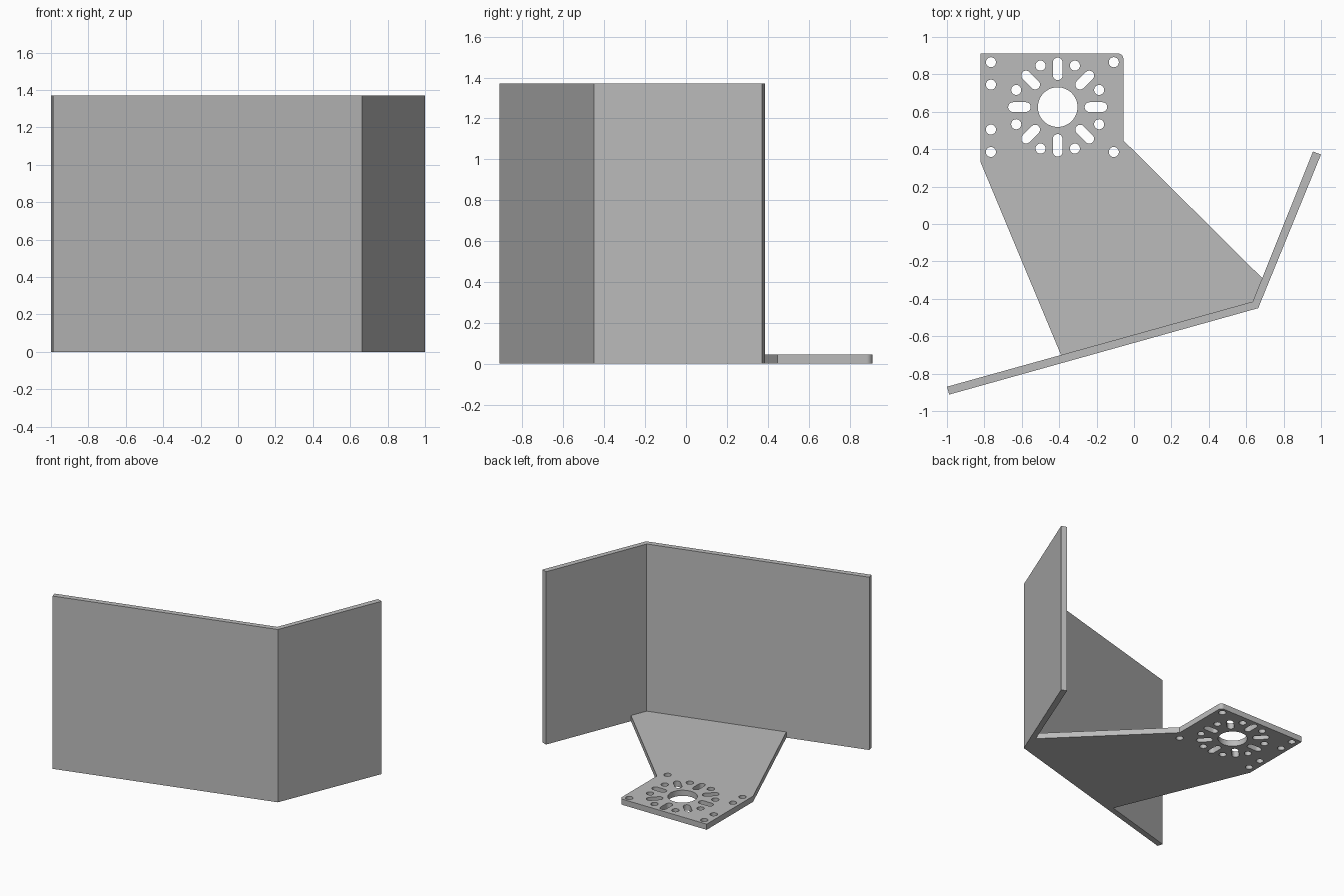
import bpy, bmesh
from math import sin, cos, pi, radians

cube = bpy.data.objects.get("Cube")
if cube:
    bpy.data.objects.remove(cube, do_unlink=True)

grey = bpy.data.materials.new("plain grey")
grey.use_nodes = True
GREY = (0.5, 0.5, 0.5, 1)
grey.diffuse_color = GREY
grey.node_tree.nodes["Principled BSDF"].inputs["Base Color"].default_value = GREY


def arc(cx, cy, r, start, end, n):
    """Points along an arc, angles in radians."""
    steps = [start + (end - start) * i / n for i in range(n + 1)]
    return [(cx + r * cos(a), cy + r * sin(a)) for a in steps]


def circle(cx, cy, r, n=24):
    return arc(cx, cy, r, 0, 2 * pi, n)[:-1]


def slot(cx, cy, angle, near, far, r):
    """Round-ended slot pointing away from a centre."""
    dx, dy = cos(angle), sin(angle)
    outer = arc(cx + far * dx, cy + far * dy, r, angle - pi / 2, angle + pi / 2, 10)
    inner = arc(cx + near * dx, cy + near * dy, r, angle + pi / 2, angle + 3 * pi / 2, 10)
    return outer + inner


def sheet(name, loops, height):
    """Extrude an outline, with any further loops as holes, up from z = 0."""
    curve = bpy.data.curves.new(name, "CURVE")
    curve.dimensions = "2D"
    curve.fill_mode = "BOTH"
    curve.extrude = height / 2
    for points in loops:
        spline = curve.splines.new("POLY")
        spline.points.add(len(points) - 1)
        for p, (x, y) in zip(spline.points, points):
            p.co = (x, y, 0, 1)
        spline.use_cyclic_u = True
    obj = bpy.data.objects.new(name, curve)
    bpy.context.collection.objects.link(obj)
    bpy.ops.object.select_all(action="DESELECT")
    obj.select_set(True)
    bpy.context.view_layer.objects.active = obj
    bpy.ops.object.convert(target="MESH")
    obj = bpy.context.view_layer.objects.active
    obj.name = name

    bm = bmesh.new()
    bm.from_mesh(obj.data)
    bmesh.ops.remove_doubles(bm, verts=bm.verts, dist=0.0002)
    bmesh.ops.translate(bm, verts=bm.verts, vec=(0, 0, height / 2))
    bmesh.ops.recalc_face_normals(bm, faces=bm.faces)
    bm.to_mesh(obj.data)
    bm.free()
    obj.data.materials.clear()
    obj.data.materials.append(grey)
    bpy.ops.object.shade_smooth_by_angle(angle=radians(30))
    return obj


# Upright bent panel
bend = (0.635, -0.415)
sheet("bent_panel", [[(-0.988, -0.912), (0.664, -0.45), (1.0, 0.372),
                      (0.957, 0.387), bend, (-1.0, -0.87)]], 1.37)

# Mounting plate outline with one rounded corner
outline = [(-0.82, 0.912), (-0.82, 0.33), (-0.39, -0.701), bend,
           (0.686, -0.29), (-0.057, 0.447)]
outline += arc(-0.087, 0.882, 0.03, 0, pi / 2, 8)

# Central bore, ring of slots and round holes, and outer screw holes
cx, cy = -0.408, 0.625
holes = [circle(cx, cy, 0.106, 48)]
for i in range(8):
    a = i * pi / 4
    holes.append(slot(cx, cy, a, 0.17, 0.239, 0.026))
    a += pi / 8
    holes.append(circle(cx + 0.24 * cos(a), cy + 0.24 * sin(a), 0.027))
for dy in (-0.24, -0.12, 0.12, 0.24):
    holes.append(circle(-0.765, cy + dy, 0.027))
for dy in (-0.24, 0.24):
    holes.append(circle(-0.108, cy + dy, 0.027))

sheet("mounting_plate", [outline] + holes, 0.045)
